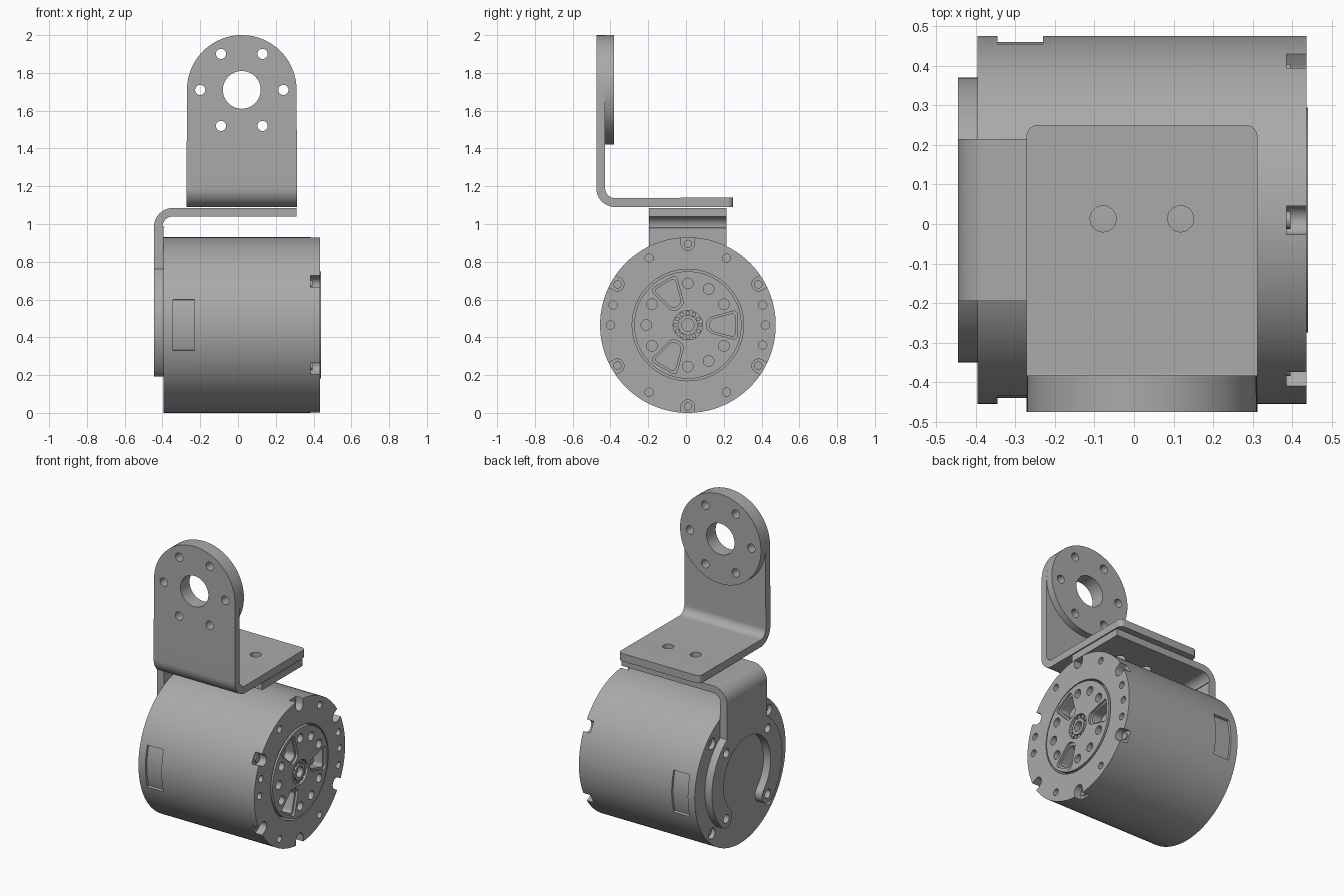
import bpy, bmesh
from math import cos, sin, pi, radians, sqrt

cube = bpy.data.objects.get("Cube")
if cube:
    bpy.data.objects.remove(cube, do_unlink=True)

grey = bpy.data.materials.new("machined_grey")
grey.use_nodes = True
grey.diffuse_color = (0.4, 0.4, 0.4, 1)
grey.node_tree.nodes["Principled BSDF"].inputs["Base Color"].default_value = (0.4, 0.4, 0.4, 1)

CY, CZ = 0.01, 0.465      # motor axis
PX, PZ = 0.02, 1.71       # upper plate hole centre


def arc(c, r, a0, a1, n=16):
    """Points on an arc, angles in degrees."""
    return [(c[0] + r * cos(radians(a0 + (a1 - a0) * i / n)),
             c[1] + r * sin(radians(a0 + (a1 - a0) * i / n))) for i in range(n + 1)]


def circle(c, r, n=32):
    return arc(c, r, 0, 360, n)[:-1]


def polar(r, deg):
    """Point (y, z) around the motor axis."""
    return (CY + r * cos(radians(deg)), CZ + r * sin(radians(deg)))


def rotated(points, deg):
    """Place (radial, tangential) points around the motor axis."""
    c, s = cos(radians(deg)), sin(radians(deg))
    return [(CY + u * c - v * s, CZ + u * s + v * c) for u, v in points]


def rounded(corners, r):
    """Round the convex corners of an anticlockwise polygon."""
    out = []
    for i, (x, y) in enumerate(corners):
        ends = []
        for qx, qy in (corners[i - 1], corners[(i + 1) % len(corners)]):
            d = sqrt((qx - x) ** 2 + (qy - y) ** 2)
            ends.append((x + (qx - x) * r / d, y + (qy - y) * r / d))
        (ax, ay), (bx, by) = ends
        for k in range(7):
            t = k / 6
            out.append(((1 - t) ** 2 * ax + 2 * t * (1 - t) * x + t * t * bx,
                        (1 - t) ** 2 * ay + 2 * t * (1 - t) * y + t * t * by))
    return out


def build(name, prisms):
    """Mesh object from prisms given as (axis, outline, low, high)."""
    bm = bmesh.new()
    for axis, outline, lo, hi in prisms:
        place = {"x": lambda p, h: (h, p[0], p[1]),
                 "y": lambda p, h: (p[0], h, p[1]),
                 "z": lambda p, h: (p[0], p[1], h)}[axis]
        low = [bm.verts.new(place(p, lo)) for p in outline]
        high = [bm.verts.new(place(p, hi)) for p in outline]
        bm.faces.new(low)
        bm.faces.new(high)
        for i in range(len(low)):
            bm.faces.new((low[i - 1], low[i], high[i], high[i - 1]))
    bmesh.ops.recalc_face_normals(bm, faces=bm.faces)
    mesh = bpy.data.meshes.new(name)
    bm.to_mesh(mesh)
    bm.free()
    mesh.materials.append(grey)
    obj = bpy.data.objects.new(name, mesh)
    bpy.context.collection.objects.link(obj)
    return obj


def carve(obj, prisms):
    """Cut prisms out of an object and bake the result."""
    cutter = build("cutter", prisms)
    cutter.hide_render = True
    mod = obj.modifiers.new("cut", "BOOLEAN")
    mod.operation, mod.solver, mod.object = "DIFFERENCE", "EXACT", cutter
    bpy.context.view_layer.update()
    baked = bpy.data.meshes.new_from_object(
        obj.evaluated_get(bpy.context.evaluated_depsgraph_get()))
    obj.modifiers.clear()
    obj.data = baked
    bpy.data.objects.remove(cutter, do_unlink=True)


def finish(obj):
    bpy.ops.object.select_all(action="DESELECT")
    obj.select_set(True)
    bpy.context.view_layer.objects.active = obj
    bpy.ops.object.shade_smooth_by_angle(angle=radians(30))


parts = []

# Motor housing with rotor recess, screw slots, face holes and side windows
body = build("motor_housing", [("x", circle((CY, CZ), 0.465, 128), -0.395, 0.435)])
cuts = [("x", circle((CY, CZ), 0.295, 96), 0.33, 0.5)]
slot = arc((0.432, 0), 0.036, 90, 270) + [(0.52, -0.036), (0.52, 0.036)]
for a in range(30, 390, 60):
    cuts.append(("x", rotated(slot, a), 0.385, 0.5))
for a in (60, 120, 240, 300, 0, 180, 15, 165, 345):
    cuts.append(("x", circle(polar(0.41, a), 0.022, 20), 0.385, 0.5))
for a in range(45, 405, 90):
    cuts.append(("x", circle(polar(0.41, a), 0.035, 20), -0.5, -0.36))
for a in (0, 180):
    window = arc((CY, CZ), 0.45, a - 17, a + 17) + arc((CY, CZ), 0.5, a + 17, a - 17)
    cuts.append(("x", window, -0.345, -0.23))
carve(body, cuts)
parts.append(body)

# Socket screws in the rim slots and in the rear holes
screws = build("housing_screws",
               [("x", circle(polar(0.43, a), 0.022, 20), 0.38, 0.395) for a in range(30, 390, 60)]
               + [("x", circle(polar(0.41, a), 0.025, 20), -0.365, -0.375) for a in range(45, 405, 90)])
parts.append(screws)

# Rotor face with three stepped windows, bolt holes and a bearing pocket
rotor = build("rotor", [("x", circle((CY, CZ), 0.284, 96), 0.32, 0.44)])
outer_window = rounded([(0.10, -0.035), (0.262, -0.08), (0.262, 0.08), (0.10, 0.035)], 0.03)
inner_window = rounded([(0.116, -0.028), (0.25, -0.064), (0.25, 0.064), (0.116, 0.028)], 0.025)
cuts = [("x", circle((CY, CZ), 0.078, 48), 0.40, 0.5)]
for a in (0, 120, 240):
    cuts.append(("x", rotated(outer_window, a), 0.425, 0.5))
    for b in (30, 60, 90):
        cuts.append(("x", circle(polar(0.22, a + b), 0.028, 24), 0.39, 0.5))
carve(rotor, cuts)
carve(rotor, [("x", rotated(inner_window, a), 0.36, 0.43) for a in (0, 120, 240)])
parts.append(rotor)

# Bearing: inner ring and rollers
hub = build("bearing_ring", [("x", circle((CY, CZ), 0.052, 40), 0.38, 0.437)])
carve(hub, [("x", circle((CY, CZ), 0.033, 32), 0.39, 0.5)])
parts.append(hub)
parts.append(build("bearing_rollers", [("x", circle(polar(0.064, a), 0.012, 12), 0.39, 0.43)
                                       for a in range(0, 360, 30)]))

# Rear mounting yoke: disc with a strap neck, opened below between two rounded legs
neck = sqrt(0.36 ** 2 - 0.205 ** 2)
c = (CY, CZ)
start = 60.5 if neck else 0
yoke_outline = (arc(c, 0.36, -45, 55.3, 32)
                + [(CY + 0.205, 0.99), (CY - 0.205, 0.99)]
                + arc(c, 0.36, 124.7, 225, 32)
                + arc(polar(0.30, 225), 0.06, 225, 405, 12)[1:-1]
                + arc(c, 0.24, 225, -45, 64)
                + arc(polar(0.30, -45), 0.06, 135, 315, 12)[1:-1])
yoke = build("rear_yoke", [("x", yoke_outline, -0.445, -0.395)])
carve(yoke, [("x", circle(polar(0.30, a), 0.028, 20), -0.5, -0.41) for a in range(45, 405, 90)])
parts.append(yoke)

# Strap bending from the yoke over the motor
strap_profile = ([(-0.445, 0.98)] + arc((-0.345, 0.985), 0.1, 180, 90)
                 + [(0.31, 1.085), (0.31, 1.04)]
                 + arc((-0.345, 0.985), 0.055, 90, 180) + [(-0.39, 0.98)])
strap = build("lower_strap", [("y", strap_profile, CY - 0.205, CY + 0.205)])
bolt_holes = [("z", circle((PX + s * 0.098, 0.013), 0.033, 28), 1.0, 1.2) for s in (-1, 1)]
carve(strap, bolt_holes)
parts.append(strap)

# Upper angle bracket: foot, bend and round-topped plate
bend_profile = ([(-0.475, 1.3)] + arc((-0.375, 1.19), 0.1, 180, 270)
                + [(0.15, 1.09), (0.15, 1.14)]
                + arc((-0.375, 1.19), 0.053, 270, 180) + [(-0.428, 1.3)])
bend = build("bracket_bend", [("x", bend_profile, PX - 0.292, PX + 0.292)])
foot_outline = ([(PX - 0.292, 0.15), (PX + 0.292, 0.15)]
                + arc((PX + 0.262, 0.22), 0.03, 0, 90, 8) + arc((PX - 0.262, 0.22), 0.03, 90, 180, 8))
foot = build("bracket_foot", [("z", foot_outline, 1.09, 1.14)])
carve(bend, bolt_holes)
plate_outline = [(PX - 0.292, 1.3), (PX + 0.292, 1.3)] + arc((PX, PZ), 0.29, 0, 180, 64)
plate = build("bracket_plate", [("y", plate_outline, -0.475, -0.428)])
disc = build("joint_disc", [("y", circle((PX, PZ), 0.29, 96), -0.428, -0.382)])
holes = [("y", circle((PX, PZ), 0.1, 64), -0.6, -0.3)]
for k in range(6):
    spot = (PX + 0.22 * cos(k * pi / 3), PZ + 0.22 * sin(k * pi / 3))
    holes.append(("y", circle(spot, 0.027, 24), -0.6, -0.3))
for piece in (plate, disc):
    carve(piece, holes)
parts += [bend, foot, plate, disc]

for part in parts:
    finish(part)
